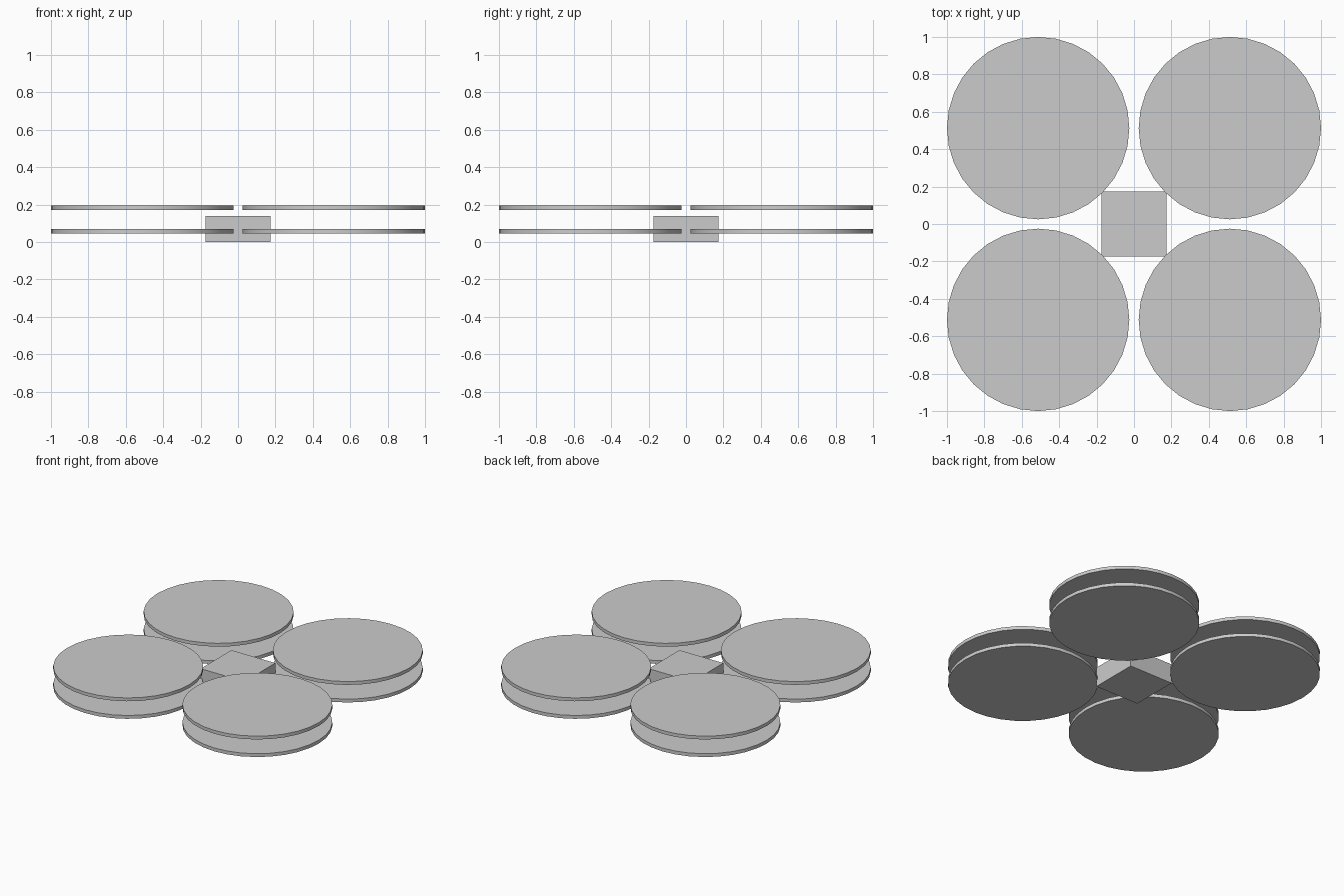
import bpy

cube = bpy.data.objects.get("Cube")
if cube:
    bpy.data.objects.remove(cube, do_unlink=True)

# One plain grey for every part
GREY = (0.6, 0.6, 0.6, 1)
grey = bpy.data.materials.new("light_grey")
grey.use_nodes = True
grey.diffuse_color = GREY
grey.node_tree.nodes["Principled BSDF"].inputs["Base Color"].default_value = GREY

RADIUS = 0.4875
OFFSET = 1 - RADIUS
THICKNESS = 0.024
BODY_WIDTH = 0.348
BODY_HEIGHT = 0.14


def finish(name):
    obj = bpy.context.object
    obj.name = name
    obj.data.materials.append(grey)
    return obj


# Central body
bpy.ops.mesh.primitive_cube_add(size=1, location=(0, 0, BODY_HEIGHT / 2))
body = finish("body")
body.scale = (BODY_WIDTH, BODY_WIDTH, BODY_HEIGHT)
bpy.ops.object.transform_apply(location=False, rotation=False, scale=True)

# Two stacked rotor discs at each corner
for level, z in (("lower", 0.058), ("upper", 0.184)):
    for end, sy in (("front", -1), ("back", 1)):
        for side, sx in (("right", -1), ("left", 1)):
            bpy.ops.mesh.primitive_cylinder_add(
                vertices=32, radius=RADIUS, depth=THICKNESS,
                location=(sx * OFFSET, sy * OFFSET, z))
            finish(f"{level}_rotor_disc_{end}_{side}")
            bpy.ops.object.shade_smooth_by_angle()
